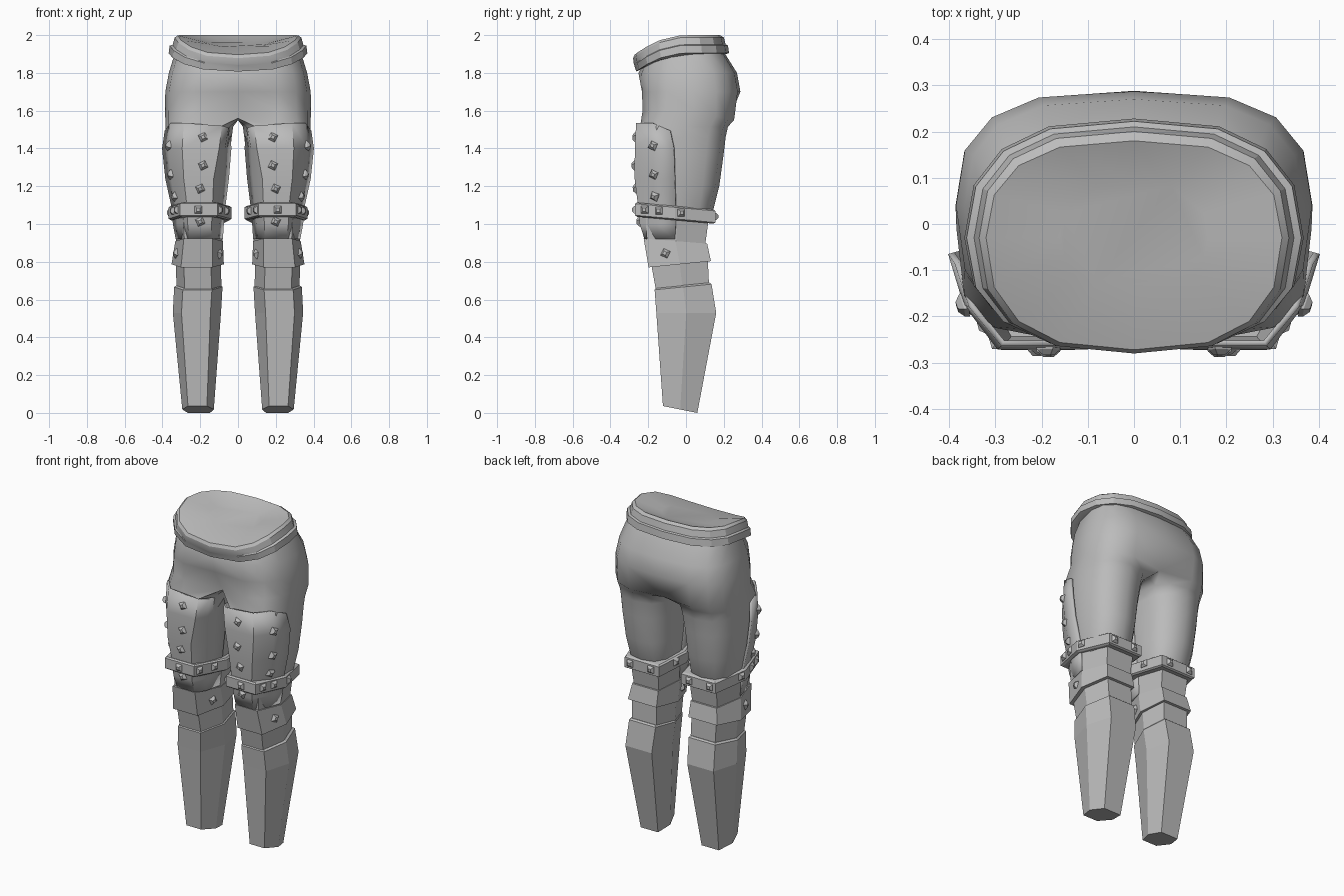
import bpy, bmesh, math
from mathutils import Vector
from mathutils.bvhtree import BVHTree

if "Cube" in bpy.data.objects:
    bpy.data.objects.remove(bpy.data.objects["Cube"])

grey = bpy.data.materials.new("plain_grey")
grey.diffuse_color = (0.5, 0.5, 0.5, 1)
grey.use_nodes = True
grey.node_tree.nodes["Principled BSDF"].inputs["Base Color"].default_value = grey.diffuse_color


def finish(name, bm, smooth=None, mirror=True, thick=0):
    bmesh.ops.recalc_face_normals(bm, faces=bm.faces[:])
    me = bpy.data.meshes.new(name)
    bm.to_mesh(me)
    bm.free()
    me.materials.append(grey)
    ob = bpy.data.objects.new(name, me)
    bpy.context.collection.objects.link(ob)
    if smooth:
        bpy.ops.object.select_all(action='DESELECT')
        ob.select_set(True)
        bpy.context.view_layer.objects.active = ob
        bpy.ops.object.shade_smooth_by_angle(angle=math.radians(smooth))
    if thick:
        mod = ob.modifiers.new("thickness", 'SOLIDIFY')
        mod.thickness, mod.offset = thick, -1
    if mirror:
        mod = ob.modifiers.new("mirror", 'MIRROR')
        mod.use_clip, mod.merge_threshold = True, 0.001
    return ob


def bridge(bm, a, b, closed=True):
    n = len(a)
    for i in range(n if closed else n - 1):
        j = (i + 1) % n
        bm.faces.new((a[i], a[j], b[j], b[i]))


def loft(bm, rings, closed=True, caps=True):
    rows = [[bm.verts.new(p) for p in r] for r in rings]
    for a, b in zip(rows, rows[1:]):
        bridge(bm, a, b, closed)
    if caps:
        bm.faces.new(rows[0])
        bm.faces.new(rows[-1])
    return rows


def power(v, p):
    return math.copysign(abs(v) ** p, v)


def droop(y):
    return -1.4 * min(0, y) ** 2


def hip_ring(z, rx, yf, yb, angles, ym=0.0, p=.85, px=.72):
    pts = []
    for t in angles:
        s = power(math.sin(t), p)
        y = ym + s * ((yb - ym) if s > 0 else (ym - yf))
        c = 0 if abs(math.cos(t)) < 1e-6 else power(math.cos(t), px)
        pts.append(Vector((rx * c, y, z)))
    return pts


def section(shape, x0, x1, y0, y1, z, slope=0):
    # fits a unit outline into a box, tilted along y
    pts = [Vector((x0 + (x1 - x0) * u, y0 + (y1 - y0) * v, z)) for u, v in shape]
    for p in pts:
        p.z += slope * p.y
    return pts


def surface(bm):
    bmesh.ops.recalc_face_normals(bm, faces=bm.faces[:])
    bm.normal_update()
    return BVHTree.FromBMesh(bm)


HEX = [(.22, 0), (.82, 0), (1, .5), (.82, 1), (.12, 1), (0, .5)]
PLATE = [(0, 1), (.09, .35), (.24, 0), (.71, 0), (.91, .47), (1, 1)]

# Waistband: two stacked bands with a dished top
bm = bmesh.new()
full = [math.tau * i / 16 - math.pi / 2 for i in range(16)]
rings = []
for dz, rx, yf, yb in [(-.04, .16, -.13, .09), (0, .32, -.272, .18), (-.012, .335, -.28, .2),
                       (-.05, .346, -.276, .21), (-.054, .362, -.274, .222), (-.095, .367, -.264, .228),
                       (-.105, .335, -.225, .2)]:
    ring = hip_ring(2 + dz, rx, yf, yb, full, -.03)
    for p in ring:
        p.z += droop(p.y)
    rings.append(ring)
loft(bm, rings)
finish("waistband", bm, 25, mirror=False)

# Hips and thighs: half body, one leg, mirrored
bm = bmesh.new()
half = [math.pi * i / 8 - math.pi / 2 for i in range(9)]
rings = [hip_ring(z, rx, yf, yb, half, .04, p, .65) for z, rx, yf, yb, p in
         [(1.92, .33, -.225, .195, .85), (1.8, .366, -.252, .27, .78), (1.7, .385, -.25, .288, .76),
          (1.6, .386, -.245, .272, .7)]]
for p in rings[0]:
    p.z += droop(p.y)
rings[2][0].y = -.225
rings[3][0] = Vector((0, -.15, 1.56))
rings[3][8] = Vector((0, .225, 1.55))
rings[3][7] += Vector((0, -.005, -.05))
rings[3][6] += Vector((0, 0, -.045))
rings[3][5].z -= .03
rows = loft(bm, rings, closed=False, caps=False)
last = rows[-1] + [bm.verts.new(p) for p in [(0, .13, 1.55), (0, .03, 1.55), (0, -.07, 1.55)]]
for x0, x1, y0, y1, z, pf, pb in [
        (.026, .384, -.243, .222, 1.515, .68, .75), (.033, .383, -.242, .21, 1.46, .7, .78),
        (.045, .38, -.24, .198, 1.36, .75, .8), (.055, .366, -.235, .176, 1.2, .85, .8),
        (.07, .342, -.225, .146, 1.08, .9, .75), (.085, .33, -.21, .11, 1.01, 1, .75)]:
    ring = []
    for i in range(12):
        t = math.radians(30 * i - 120)
        p = pf if math.sin(t) < 0 else pb
        ring.append(bm.verts.new(((x0 + x1) / 2 + (x1 - x0) / 2 * power(math.cos(t), p),
                                  (y0 + y1) / 2 + (y1 - y0) / 2 * power(math.sin(t), p), z)))
    bridge(bm, last, ring)
    last = ring
bm.faces.new(last)
finish("hips_and_thighs", bm, 40)

# Lower thigh between strap and knee
bm = bmesh.new()
loft(bm, [section(HEX, .073, .34, -.215, .125, 1.06), section(HEX, .085, .325, -.205, .1, .88)])
finish("lower_thigh", bm)

# Thigh plate wrapping the front and outer side
bm = bmesh.new()
rings = [section(PLATE, *r) for r in
         [(.04, .388, -.264, -.085, 1.535), (.035, .402, -.271, -.065, 1.40), (.048, .385, -.272, -.06, 1.24),
          (.068, .35, -.252, -.055, 1.08), (.075, .345, -.245, -.055, 1.0), (.08, .33, -.22, -.06, .92)]]
for i, d in [(0, .045), (1, .025), (2, .015), (5, .04)]:
    rings[0][i].z -= d
rings[0][2].x, rings[0][1].x, rings[1][2].x = .085, .05, .1
loft(bm, rings, closed=False, caps=False)
surfaces = {"plate": surface(bm)}
finish("thigh_plate", bm, 30, thick=.014)

# Strap above the knee
bm = bmesh.new()
loft(bm, [section(HEX, .045, .355, -.26, .145, 1.09, -.09), section(HEX, .035, .367, -.27, .155, 1.083, -.09),
          section(HEX, .035, .367, -.27, .155, 1.022, -.09), section(HEX, .045, .355, -.26, .145, 1.015, -.09)])
surfaces["strap"] = surface(bm)
finish("knee_strap", bm)

# Knee guard, calf joint and shin guard
bm = bmesh.new()
loft(bm, [section(HEX, .08, .332, -.224, .112, .905, -.08), section(HEX, .075, .352, -.198, .132, .79, .1)])
surfaces["knee"] = surface(bm)
finish("knee_guard", bm)

bm = bmesh.new()
loft(bm, [section(HEX, .09, .33, -.185, .115, .81, .1), section(HEX, .088, .325, -.158, .122, .66, .1)])
finish("calf_joint", bm)

bm = bmesh.new()
loft(bm, [section(HEX, .09, .325, -.155, .125, .677, .1), section(HEX, .082, .338, -.166, .135, .668, .1),
          section(HEX, .09, .345, -.157, .16, .53), section(HEX, .128, .295, -.122, .06, .012, -.2)])
finish("shin_guard", bm)

# Studs: blunt four-sided spikes set on the armour
bm = bmesh.new()
studs = [("plate", x, -.28, z, 20) for x, z in [(.185, 1.46), (.185, 1.31), (.2, 1.185), (.2, 1.01)]]
studs += [("plate", x, y, z, 20) for x, y, z in [(.38, -.18, 1.415), (.37, -.175, 1.26), (.34, -.17, 1.145)]]
studs += [("knee", .33, -.11, .845, 20), ("knee", .08, -.11, .84, 20)]
studs += [("strap", x, y, z, 45) for x, y, z in
          [(.09, -.24, 1.075), (.21, -.29, 1.075), (.33, -.22, 1.075), (.37, -.15, 1.07), (.38, -.02, 1.06),
           (.27, .17, 1.04), (.13, .17, 1.04), (.03, -.15, 1.07), (.03, .03, 1.06)]]
for part, x, y, z, turn in studs:
    spot, normal, _, _ = surfaces[part].find_nearest(Vector((x, y, z)))
    if normal.dot(Vector((x - .21, y + .05, 0))) < 0:
        normal = -normal
    side = Vector((0, 0, 1)).cross(normal).normalized()
    up = normal.cross(side)
    rows = []
    for r, h in [(.03, -.006), (.027, .004), (.012, .016)]:
        ring = []
        for k in range(4):
            a = math.radians(turn + 90 * k)
            ring.append(spot + side * r * math.cos(a) + up * r * math.sin(a) + normal * h)
        rows.append(ring)
    loft(bm, rows)
finish("studs", bm)
